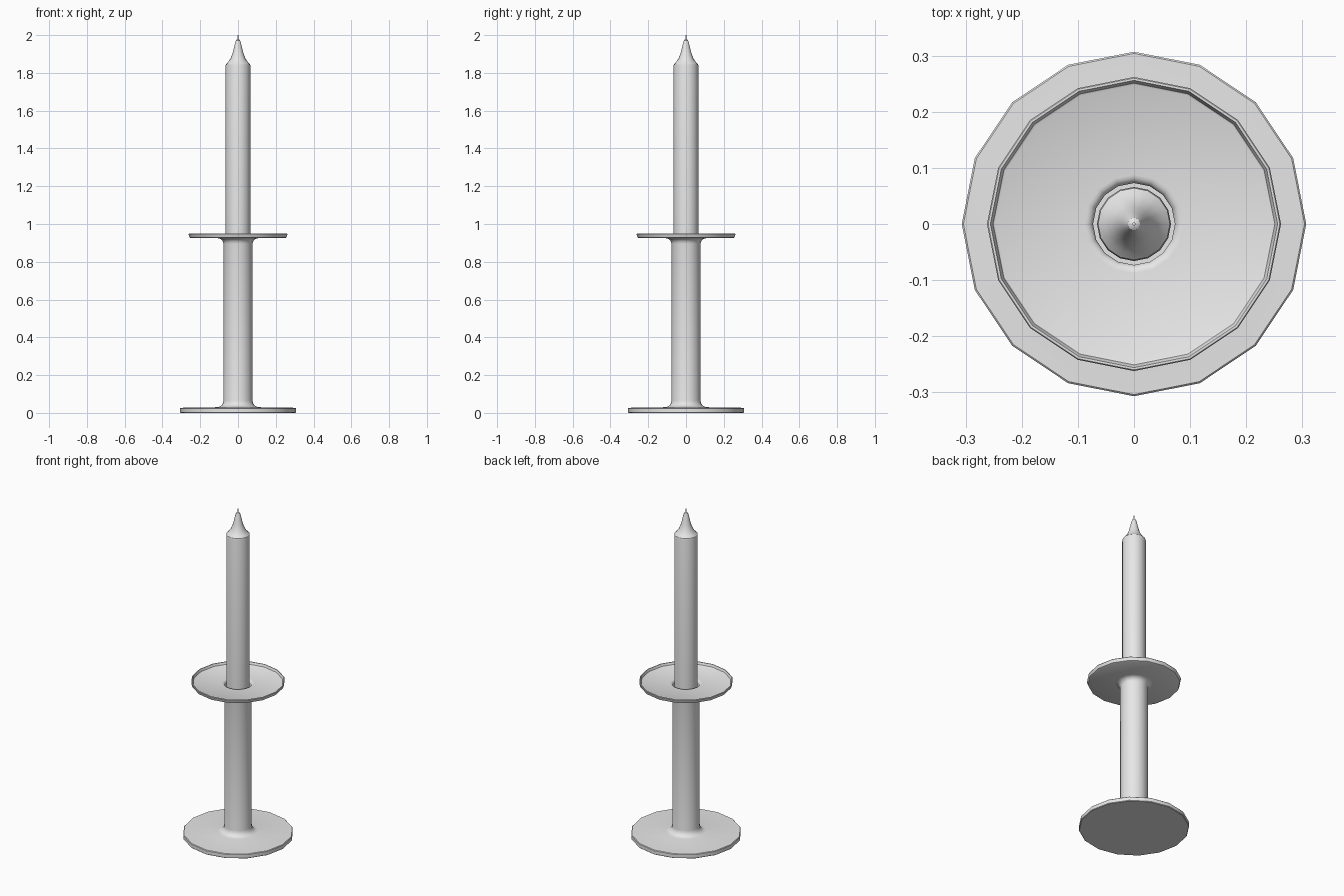
import bpy
import bmesh
import math

cube = bpy.data.objects.get("Cube")
if cube:
    bpy.data.objects.remove(cube, do_unlink=True)

SIDES = 16


def make_material(name, rgb):
    mat = bpy.data.materials.new(name)
    mat.use_nodes = True
    color = (*rgb, 1.0)
    mat.diffuse_color = color
    mat.node_tree.nodes["Principled BSDF"].inputs["Base Color"].default_value = color
    return mat


def arc(cx, cz, radius, start, end, steps=4):
    """Points on a circular fillet, angles in degrees."""
    angles = [math.radians(start + (end - start) * i / steps) for i in range(steps + 1)]
    return [(cx + radius * math.cos(a), cz + radius * math.sin(a)) for a in angles]


def lathe(name, profile, mat, sides=SIDES):
    """Turn a (radius, height) profile around the z axis."""
    bm = bmesh.new()
    verts = [bm.verts.new((r, 0, z)) for r, z in profile]
    edges = [bm.edges.new(pair) for pair in zip(verts, verts[1:])]
    bmesh.ops.spin(bm, geom=verts + edges, cent=(0, 0, 0), axis=(0, 0, 1),
                   angle=math.tau, steps=sides, use_merge=True)
    bmesh.ops.remove_doubles(bm, verts=bm.verts, dist=0.0002)
    bmesh.ops.recalc_face_normals(bm, faces=bm.faces)
    mesh = bpy.data.meshes.new(name)
    bm.to_mesh(mesh)
    bm.free()
    mesh.materials.append(mat)
    obj = bpy.data.objects.new(name, mesh)
    bpy.context.collection.objects.link(obj)
    bpy.ops.object.select_all(action="DESELECT")
    obj.select_set(True)
    bpy.context.view_layer.objects.active = obj
    bpy.ops.object.shade_smooth_by_angle(angle=math.radians(32))
    return obj


grey = make_material("plain grey", (0.8, 0.8, 0.8))

# Holder: base disc, flared stem, drip tray with raised rim and candle socket
holder = [(0, 0), (0.304, 0), (0.307, 0.003), (0.307, 0.024), (0.304, 0.027)]
holder += arc(0.112, 0.065, 0.035, 270, 180)
holder += arc(0.107, 0.895, 0.03, 180, 90)
holder += [(0.25, 0.925), (0.256, 0.928), (0.262, 0.946), (0.260, 0.949),
           (0.256, 0.949), (0.251, 0.935), (0.247, 0.933)]
holder += arc(0.088, 0.918, 0.015, 90, 180)
holder += [(0.073, 0.86), (0, 0.86)]
lathe("candle_holder", holder, grey)

# Candle: straight body with a concave tapered tip
candle = [(0, 0.861), (0.066, 0.861), (0.066, 1.835), (0.064, 1.846),
          (0.052, 1.858), (0.040, 1.875), (0.030, 1.9), (0.022, 1.93),
          (0.015, 1.96), (0.011, 1.972), (0.006, 1.976), (0, 1.977)]
lathe("candle", candle, grey)

# Wick
lathe("wick", [(0, 1.97), (0.003, 1.97), (0.003, 1.999), (0, 2.0)], grey, sides=8)
